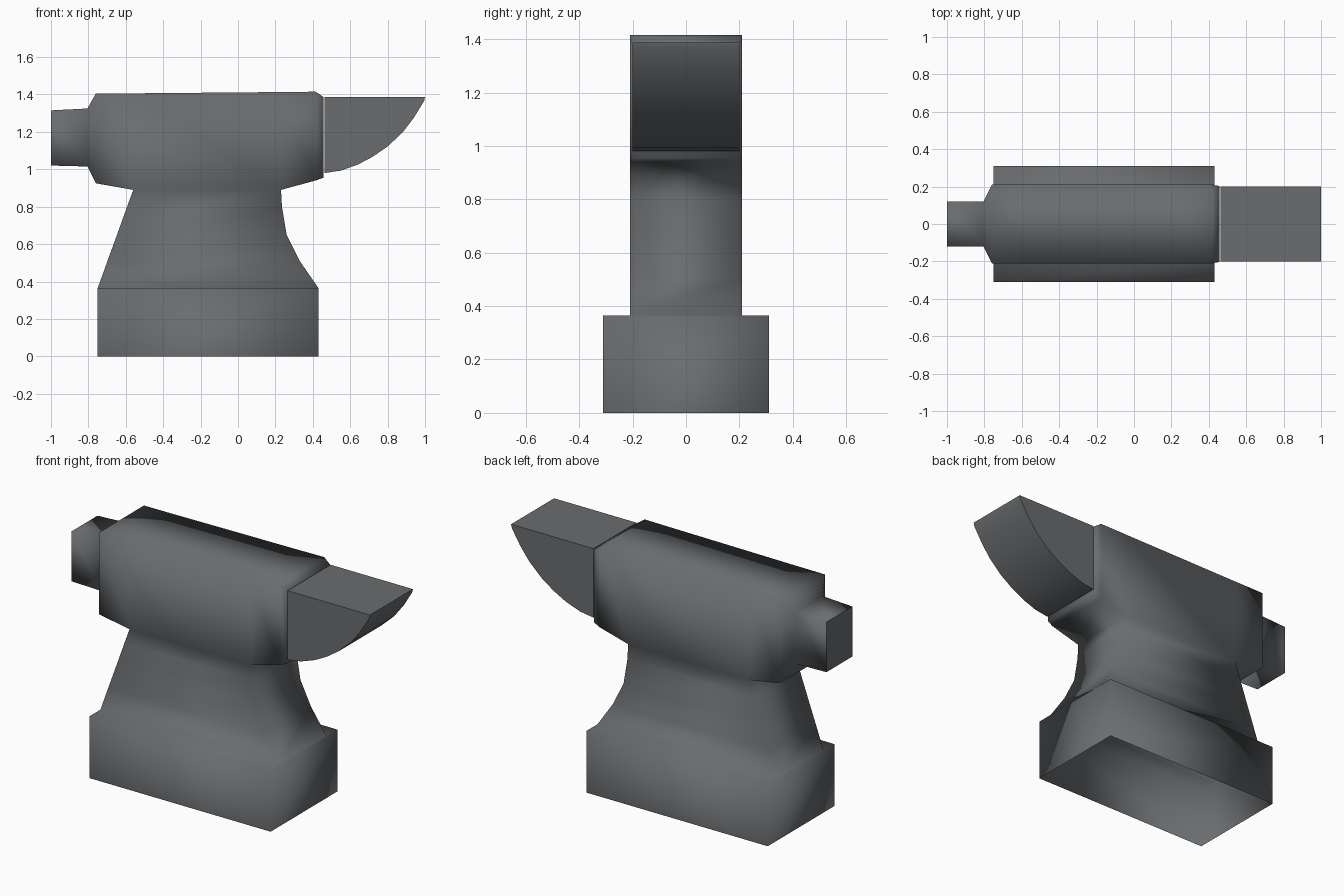
import bpy, bmesh
import math

if "Cube" in bpy.data.objects:
    bpy.data.objects.remove(bpy.data.objects["Cube"])

steel = bpy.data.materials.new("dark_steel")
steel.diffuse_color = (0.142, 0.150, 0.157, 1)
steel.use_nodes = True
steel.node_tree.nodes["Principled BSDF"].inputs["Base Color"].default_value = steel.diffuse_color


def finish(bm, name):
    bmesh.ops.remove_doubles(bm, verts=bm.verts, dist=0.0005)
    bmesh.ops.recalc_face_normals(bm, faces=bm.faces)
    me = bpy.data.meshes.new(name)
    bm.to_mesh(me)
    bm.free()
    me.materials.append(steel)
    ob = bpy.data.objects.new(name, me)
    bpy.context.collection.objects.link(ob)
    return ob


def loft(bm, rings, skip=()):
    """Join four-cornered rings; skip holds (span, side) pairs left open."""
    loops = [[bm.verts.new(p) for p in r] for r in rings]
    for i in range(len(loops) - 1):
        a, b = loops[i], loops[i + 1]
        for k in range(4):
            if (i, k) not in skip:
                n = (k + 1) % 4
                bm.faces.new((a[k], a[n], b[n], b[k]))
    return loops


# Anvil body: tail, block and chamfered front, lofted along x
bm = bmesh.new()
block = [(-1.0, .12, 1.02, 1.315), (-.805, .12, 1.015, 1.325),
         (-.76, .21, .925, 1.405), (-.56, .21, .89, 1.406),
         (.23, .21, .89, 1.413), (.415, .21, .94, 1.415),
         (.457, .203, .955, 1.387)]
rings = [[(x, -y, z0), (x, y, z0), (x, y, z1), (x, -y, z1)]
         for x, y, z0, z1 in block]
loops = loft(bm, rings, skip={(3, 0)})      # open where the waist joins
bm.faces.new(loops[0])
bm.faces.new(loops[-1])

# Foot and waist: hollow, open underneath, lofted along z
waist = [(-.75, .43, .31, 0), (-.75, .43, .31, .365), (-.75, .43, .21, .365),
         (-.698, .33, .21, .51), (-.647, .26, .21, .65),
         (-.593, .235, .21, .80), (-.56, .23, .21, .89)]
rings = [[(x0, -y, z), (x1, -y, z), (x1, y, z), (x0, y, z)]
         for x0, x1, y, z in waist]
loft(bm, rings, skip={(1, 1), (1, 3)})      # ledge only on the long sides
body = finish(bm, "anvil_body")
for p in body.data.polygons:
    p.use_smooth = p.center.x > -0.99       # tail end stays flat

# Horn: side profile extruded across y
profile = [(.463, 1.387), (.463, .98), (.55, .993), (.64, 1.025), (.72, 1.067),
           (.80, 1.122), (.88, 1.197), (.94, 1.275), (.995, 1.365), (1.0, 1.387)]
bm = bmesh.new()
near = [bm.verts.new((x, -.2, z)) for x, z in profile]
far = [bm.verts.new((x, .2, z)) for x, z in profile]
bm.faces.new(near)
bm.faces.new(far)
for i in range(len(profile)):
    j = (i + 1) % len(profile)
    bm.faces.new((near[i], near[j], far[j], far[i]))
horn = finish(bm, "horn")
bpy.ops.object.select_all(action='DESELECT')
bpy.context.view_layer.objects.active = horn
horn.select_set(True)
bpy.ops.object.shade_smooth_by_angle(angle=math.radians(30))
